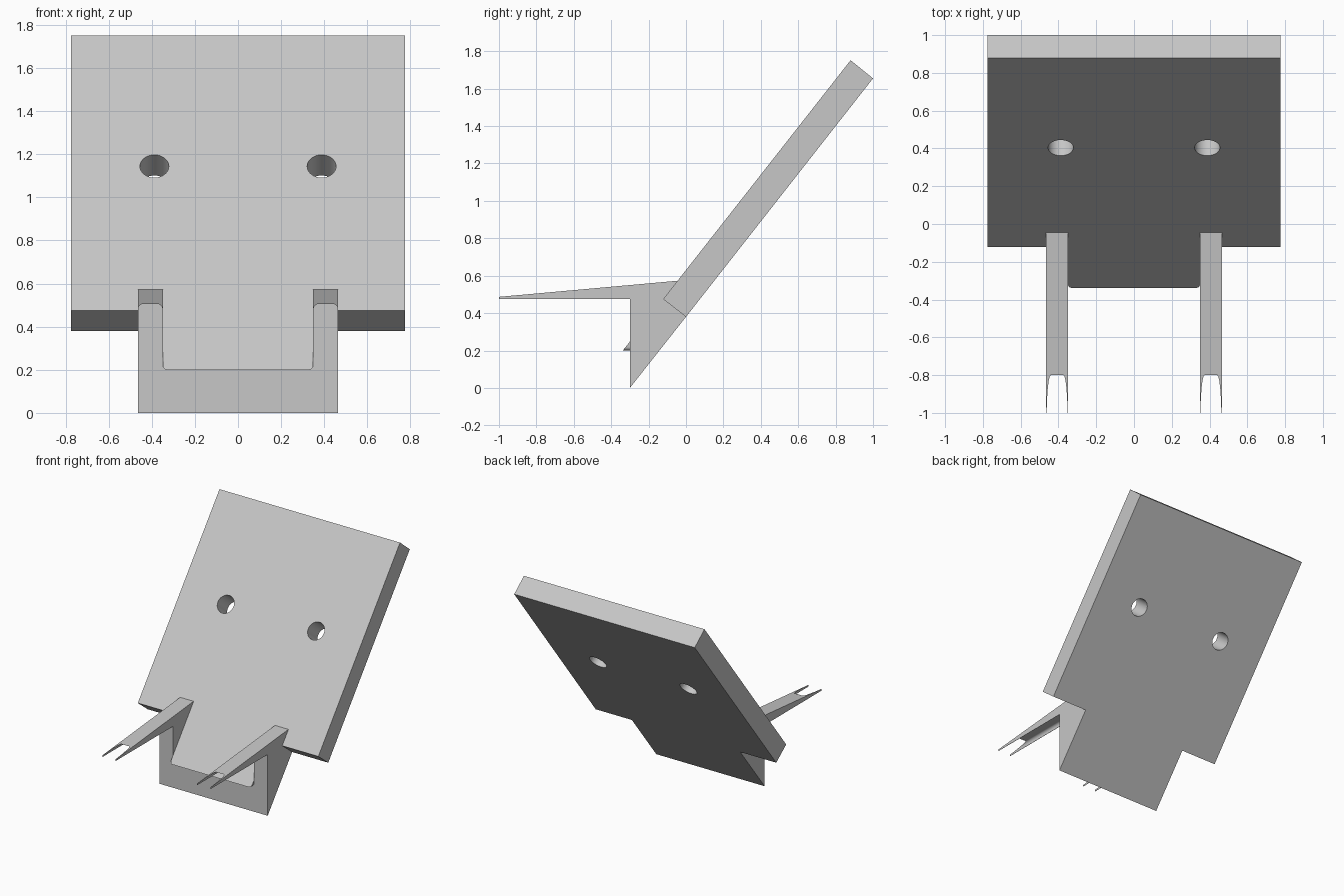
import bpy
import bmesh
import math
from mathutils import Vector

cube = bpy.data.objects.get("Cube")
if cube:
    bpy.data.objects.remove(cube, do_unlink=True)

grey = bpy.data.materials.new("light grey")
grey.use_nodes = True
grey.diffuse_color = (0.57, 0.57, 0.57, 1)
grey.node_tree.nodes["Principled BSDF"].inputs["Base Color"].default_value = grey.diffuse_color

# Shared side-profile points (y, z)
BACK_FOOT, FRONT_FOOT = (0.0, 0.38), (-0.122, 0.475)
TOE = (-0.3, 0.0)
WALL_IN, WALL_OUT, PLATE_HALF = 0.349, 0.465, 0.775


def prism(name, profile, x0, x1, bevel=None, width=0.02):
    """Extrude a (y, z) profile along x; round the edges chosen by bevel."""
    bm = bmesh.new()
    face = bm.faces.new([bm.verts.new((x0, y, z)) for y, z in profile])
    new = bmesh.ops.extrude_face_region(bm, geom=[face])["geom"]
    verts = [v for v in new if isinstance(v, bmesh.types.BMVert)]
    bmesh.ops.translate(bm, verts=verts, vec=(x1 - x0, 0, 0))
    bmesh.ops.recalc_face_normals(bm, faces=bm.faces)
    if bevel:
        bmesh.ops.bevel(bm, geom=[e for e in bm.edges if bevel(e)], offset=width,
                        segments=6, profile=0.5, affect='EDGES')
    mesh = bpy.data.meshes.new(name)
    bm.to_mesh(mesh)
    bm.free()
    mesh.materials.append(grey)
    obj = bpy.data.objects.new(name, mesh)
    bpy.context.collection.objects.link(obj)
    return obj


def cut(target, cutter):
    mod = target.modifiers.new("cut", 'BOOLEAN')
    mod.operation = 'DIFFERENCE'
    mod.solver = 'EXACT'
    mod.object = cutter
    cutter.hide_render = True
    cutter.hide_set(True)


def edge_along_y(z):
    """Pick edges that run along y at height z."""
    return lambda e: (all(abs(v.co.z - z) < 1e-4 for v in e.verts)
                      and abs(e.verts[0].co.x - e.verts[1].co.x) < 1e-4)


def smooth(obj):
    bpy.ops.object.select_all(action='DESELECT')
    obj.select_set(True)
    bpy.context.view_layer.objects.active = obj
    bpy.ops.object.shade_smooth_by_angle(angle=math.radians(30))


# Leaning back plate with two screw holes square to its face
plate = prism("back_plate", [FRONT_FOOT, BACK_FOOT, (1.0, 1.655), (0.88, 1.752)],
              -PLATE_HALF, PLATE_HALF)
normal = Vector((0, -0.786, 0.618))
for side, label in ((1, "left"), (-1, "right")):
    bpy.ops.mesh.primitive_cylinder_add(
        vertices=48, radius=0.067, depth=0.6, location=(side * 0.388, 0.405, 1.143),
        rotation=normal.to_track_quat('Z', 'Y').to_euler())
    hole = bpy.context.object
    hole.name = label + "_hole_cutter"
    hole.data.materials.append(grey)
    smooth(hole)
    cut(plate, hole)

# Lower cross bar that carries the plate's slope down to the toe
prism("cross_bar", [TOE, (-0.3, 0.248), FRONT_FOOT, BACK_FOOT], -WALL_IN, WALL_IN)

# Small overhanging lip with rounded lower corners
lip = prism("front_lip", [(-0.338, 0.2), (-0.3, 0.2), (-0.3, 0.248)],
            -WALL_IN, WALL_IN, edge_along_y(0.2))
smooth(lip)

# Side cheeks with tapering arms, hollowed from below so the tips fork
arm_profile = [TOE, (-0.3, 0.475), (-1.0, 0.475), (-1.0, 0.487),
               (-0.045, 0.573), FRONT_FOOT, BACK_FOOT]
channel_profile = [(-1.1, 0.44), (-0.3001, 0.44), (-0.3001, 0.505), (-1.1, 0.505)]
for side, label in ((1, "left"), (-1, "right")):
    arm = prism(label + "_arm", arm_profile, side * WALL_IN, side * WALL_OUT)
    channel = prism(label + "_channel_cutter", channel_profile,
                    side * (WALL_IN + 0.002), side * (WALL_OUT - 0.002),
                    edge_along_y(0.505), 0.022)
    smooth(channel)
    cut(arm, channel)
